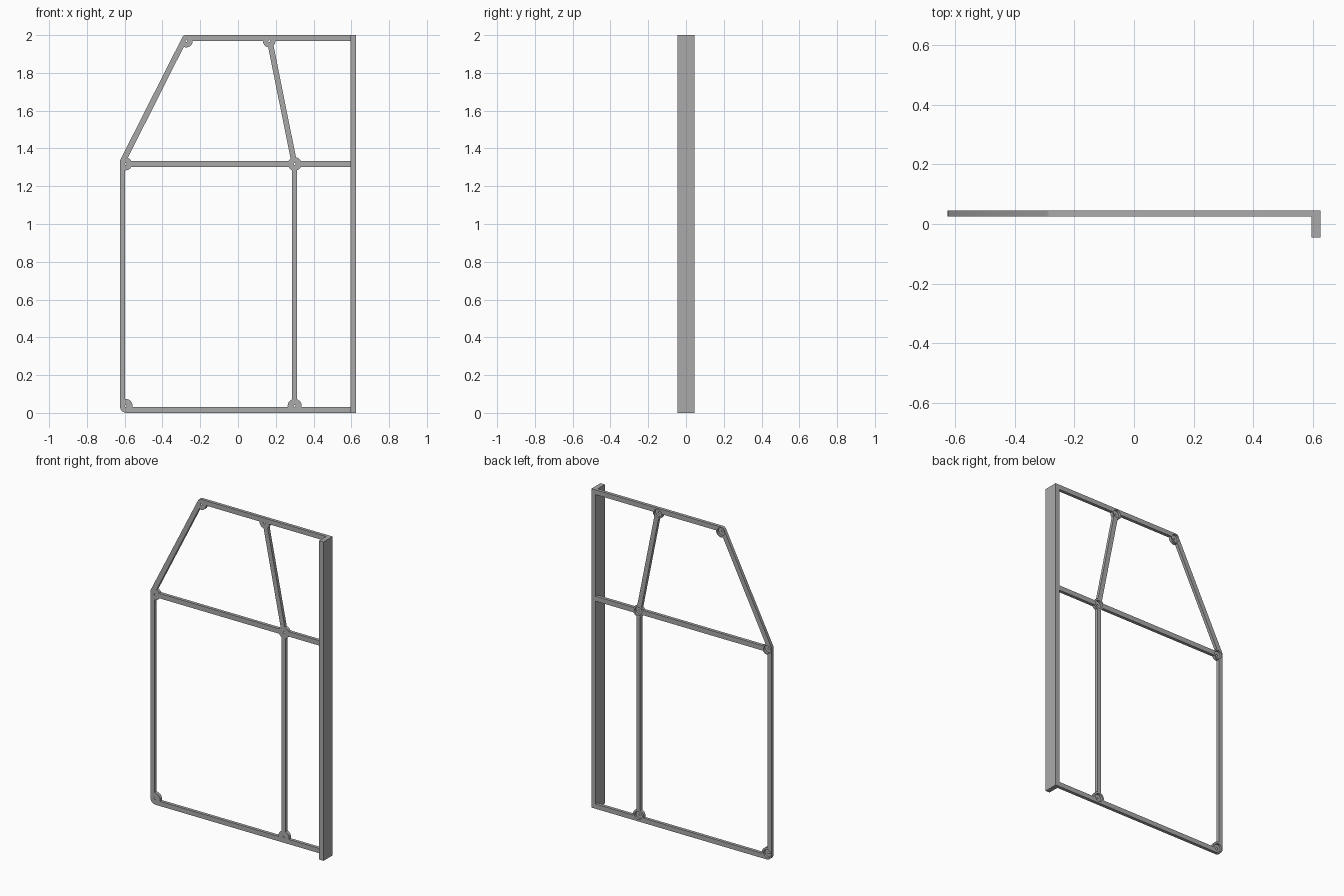
import bpy, bmesh
from math import cos, sin, pi

if "Cube" in bpy.data.objects:
    bpy.data.objects.remove(bpy.data.objects["Cube"], do_unlink=True)

grey = bpy.data.materials.new("grey metal")
grey.use_nodes = True
grey.diffuse_color = (0.4, 0.4, 0.4, 1)
grey.node_tree.nodes["Principled BSDF"].inputs["Base Color"].default_value = (0.4, 0.4, 0.4, 1)

FRONT, BACK = 0.025, 0.045


def arc(x, z, r, start=0, end=2 * pi, steps=32):
    return [(x + r * cos(start + (end - start) * i / steps),
             z + r * sin(start + (end - start) * i / steps)) for i in range(steps + 1)]


def circle(x, z, r):
    return arc(x, z, r)[:-1]


def prism(name, profile, y0, y1):
    """Extrude an (x, z) profile along y."""
    bm = bmesh.new()
    face = bm.faces.new([bm.verts.new((x, y0, z)) for x, z in profile])
    out = bmesh.ops.extrude_face_region(bm, geom=[face])
    verts = [v for v in out["geom"] if isinstance(v, bmesh.types.BMVert)]
    bmesh.ops.translate(bm, verts=verts, vec=(0, y1 - y0, 0))
    bmesh.ops.recalc_face_normals(bm, faces=bm.faces)
    mesh = bpy.data.meshes.new(name)
    bm.to_mesh(mesh)
    bm.free()
    mesh.materials.append(grey)
    obj = bpy.data.objects.new(name, mesh)
    bpy.context.collection.objects.link(obj)
    return obj


def cut(obj, cutter):
    """Subtract a cutter and discard it."""
    mod = obj.modifiers.new("cut", "BOOLEAN")
    mod.operation, mod.solver, mod.object = "DIFFERENCE", "EXACT", cutter
    cutter.hide_render = True
    bpy.context.view_layer.objects.active = obj
    bpy.ops.object.modifier_apply(modifier=mod.name)
    bpy.data.objects.remove(cutter, do_unlink=True)


# Outer plate of the frame
outline = arc(-0.59, 0.035, 0.035, pi, 1.5 * pi, 8) + [
    (0.595, 0), (0.595, 2), (-0.28, 2), (-0.288, 1.997), (-0.294, 1.99),
    (-0.624, 1.338), (-0.625, 1.33)]
frame = prism("door_frame", outline, FRONT, BACK)

# Round corner bosses: x, z, radius
bosses = [(-0.595, 0.037, 0.037), (0.3, 0.037, 0.037),
          (-0.595, 1.318, 0.034), (0.3, 1.318, 0.036),
          (-0.273, 1.968, 0.033), (0.165, 1.968, 0.033)]

# Openings between the bars, leaving the bosses standing
openings = [
    [(-0.598, 0.03), (0.286, 0.03), (0.286, 1.302), (-0.598, 1.302)],
    [(0.313, 0.03), (0.7, 0.03), (0.7, 1.302), (0.313, 1.302)],
    [(-0.592, 1.333), (0.281, 1.333), (0.153, 1.97), (-0.271, 1.97)],
    [(0.311, 1.333), (0.7, 1.333), (0.7, 1.97), (0.183, 1.97)],
]
for profile in openings:
    opening = prism("opening", profile, 0, 0.07)
    for x, z, r in bosses:
        cut(opening, prism("boss", circle(x, z, r), -0.02, 0.09))
    cut(frame, opening)

# Pockets in the back of the bosses with a pin hole through the front
for x, z, r in bosses:
    cut(frame, prism("pocket", circle(x, z, 0.025), FRONT + 0.006, 0.06))
    cut(frame, prism("pin_hole", circle(x, z, 0.005), 0, 0.06))

# Deep hinge post along one side
post = prism("side_post", [(0.595, 0), (0.625, 0), (0.625, 2), (0.595, 2)], -0.045, BACK)

# Crisp edges, smooth round walls
for obj in (frame, post):
    bpy.ops.object.select_all(action="DESELECT")
    obj.select_set(True)
    bpy.context.view_layer.objects.active = obj
    bpy.ops.object.shade_smooth_by_angle(angle=pi / 6)
